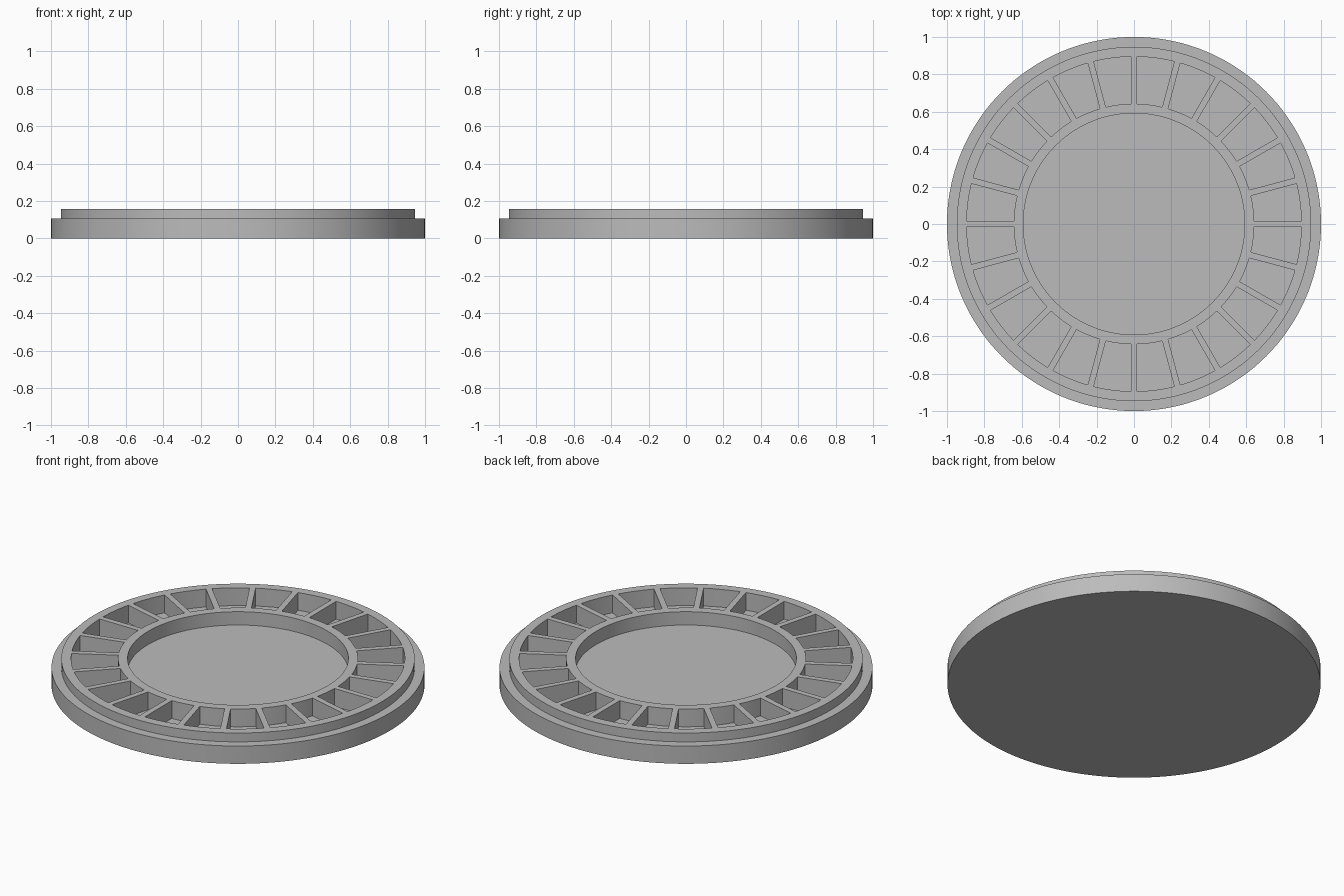
import bpy
import bmesh
from math import asin, cos, pi, radians, sin, tau

cube = bpy.data.objects.get("Cube")
if cube:
    bpy.data.objects.remove(cube, do_unlink=True)

UNIT = 1 / 19            # the disc is 19 units in radius and 3 high
SEGMENTS = 144
POCKETS = 24
RIB_HALF = 0.0165        # half thickness of a rib between pockets
POCKET_IN, POCKET_OUT = 0.643, 17 * UNIT
TOP, LEDGE, FLOOR = 3 * UNIT, 2 * UNIT, UNIT
WELL_RADIUS, WELL_FLOOR = 0.592, 1.5 * UNIT

gray = bpy.data.materials.new("plain gray")
gray.use_nodes = True
COLOR = (0.5, 0.5, 0.5, 1)
gray.diffuse_color = COLOR
gray.node_tree.nodes["Principled BSDF"].inputs["Base Color"].default_value = COLOR


def make_object(name, bm):
    bmesh.ops.recalc_face_normals(bm, faces=bm.faces)
    mesh = bpy.data.meshes.new(name)
    bm.to_mesh(mesh)
    bm.free()
    mesh.materials.append(gray)
    obj = bpy.data.objects.new(name, mesh)
    bpy.context.collection.objects.link(obj)
    return obj


def lathe(name, profile):
    """Turn a radius/height profile about z and cap both ends."""
    bm = bmesh.new()
    rings = [[bm.verts.new((r * cos(tau * i / SEGMENTS), r * sin(tau * i / SEGMENTS), z))
              for i in range(SEGMENTS)] for r, z in profile]
    for low, high in zip(rings, rings[1:]):
        for i in range(SEGMENTS):
            j = (i + 1) % SEGMENTS
            bm.faces.new((low[i], low[j], high[j], high[i]))
    bm.faces.new(rings[0])
    bm.faces.new(rings[-1])
    return make_object(name, bm)


def arc(radius, start, end, steps=8):
    """Points on an arc that stops half a rib short of both angles."""
    gap = asin(RIB_HALF / radius)
    a, b = start + gap, end - gap
    return [(radius * cos(a + (b - a) * i / steps), radius * sin(a + (b - a) * i / steps))
            for i in range(steps + 1)]


# Stepped disc with a round central well
disc = lathe("pocketed_disc", [(1, 0), (1, LEDGE), (18 * UNIT, LEDGE), (18 * UNIT, TOP),
                               (WELL_RADIUS, TOP), (WELL_RADIUS, WELL_FLOOR)])

# Ring of wedge pockets with parallel ribs between them
bm = bmesh.new()
for k in range(POCKETS):
    start, end = tau * k / POCKETS, tau * (k + 1) / POCKETS
    outline = arc(POCKET_OUT, start, end) + arc(POCKET_IN, start, end)[::-1]
    face = bm.faces.new([bm.verts.new((x, y, FLOOR)) for x, y in outline])
    lifted = bmesh.ops.extrude_face_region(bm, geom=[face], use_keep_orig=True)
    for v in lifted["geom"]:
        if isinstance(v, bmesh.types.BMVert):
            v.co.z = TOP + UNIT
cutter = make_object("pocket_cutter", bm)
cutter.hide_render = True

cut = disc.modifiers.new("pockets", "BOOLEAN")
cut.operation = "DIFFERENCE"
cut.solver = "EXACT"
cut.object = cutter

# Bake the cut, then shade the curved walls smooth
bpy.ops.object.select_all(action="DESELECT")
disc.select_set(True)
bpy.context.view_layer.objects.active = disc
bpy.ops.object.modifier_apply(modifier=cut.name)
bpy.data.objects.remove(cutter, do_unlink=True)
bpy.ops.object.shade_smooth_by_angle(angle=radians(30))
